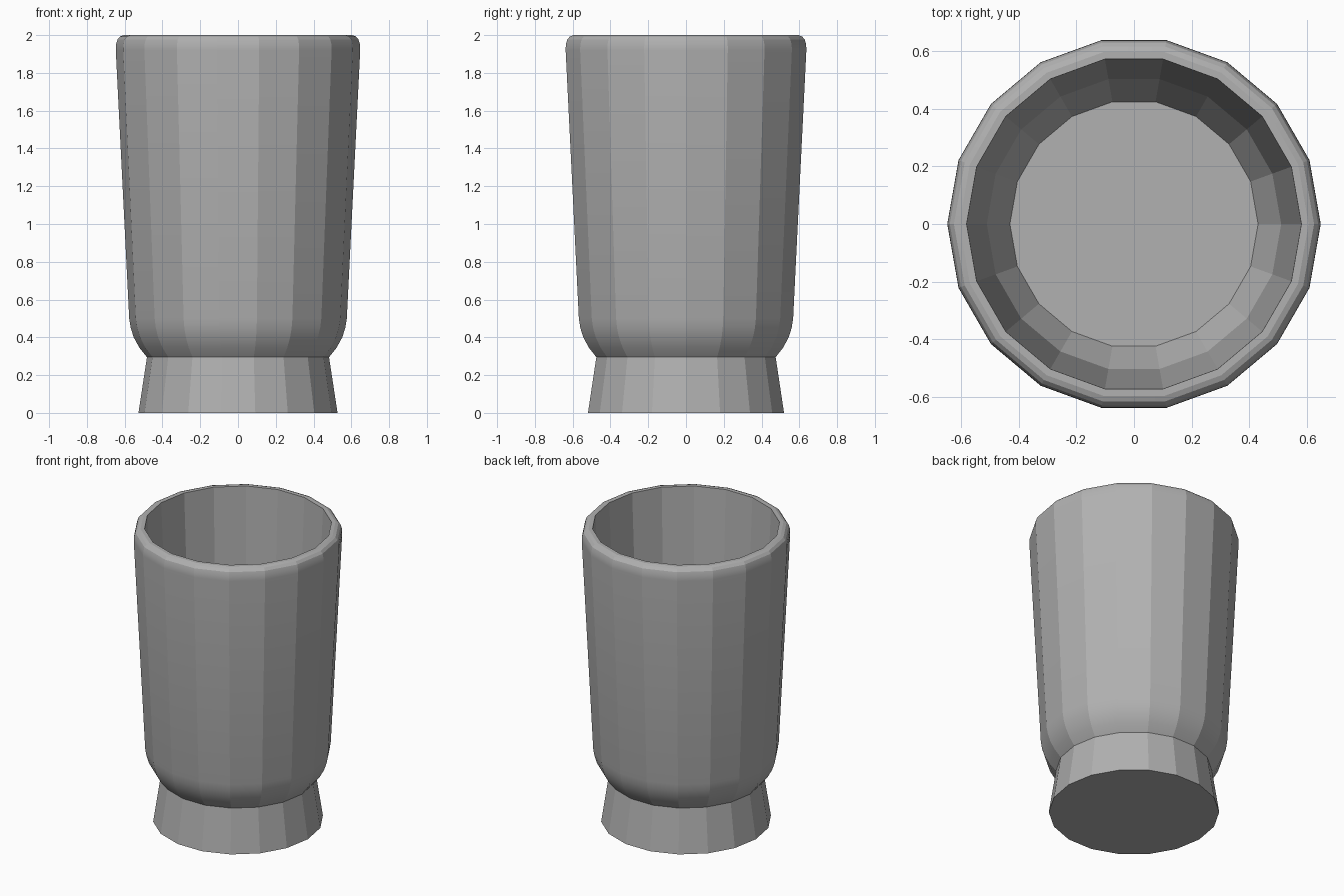
import bpy, bmesh, math

if "Cube" in bpy.data.objects:
    bpy.data.objects.remove(bpy.data.objects["Cube"])

SIDES = 18

# Profile as (radius, height): base, neck, outer wall, rounded rim, inner wall, floor
PROFILE = [
    (0.527, 0.0), (0.482, 0.295),
    (0.522, 0.345), (0.552, 0.40), (0.568, 0.45), (0.576, 0.50),
    (0.647, 1.92), (0.646, 1.95), (0.638, 1.977), (0.624, 1.993), (0.605, 2.0),
    (0.58, 2.0), (0.51, 0.50), (0.43, 0.33),
]


def lathe(name, profile, sides):
    bm = bmesh.new()
    rings = []
    for r, z in profile:
        rings.append([bm.verts.new((r * math.cos(2 * math.pi * i / sides),
                                    r * math.sin(2 * math.pi * i / sides), z))
                      for i in range(sides)])
    for a, b in zip(rings, rings[1:]):
        for i in range(sides):
            j = (i + 1) % sides
            bm.faces.new((a[i], a[j], b[j], b[i]))
    # Underside and cup floor
    bm.faces.new(rings[0][::-1])
    bm.faces.new(rings[-1])
    bmesh.ops.recalc_face_normals(bm, faces=bm.faces)
    mesh = bpy.data.meshes.new(name)
    bm.to_mesh(mesh)
    bm.free()
    obj = bpy.data.objects.new(name, mesh)
    bpy.context.collection.objects.link(obj)
    return obj


# Tumbler cup
cup = lathe("cup", PROFILE, SIDES)
grey = bpy.data.materials.new("dark_grey")
grey.diffuse_color = (0.44, 0.44, 0.44, 1)
grey.use_nodes = True
grey.node_tree.nodes["Principled BSDF"].inputs["Base Color"].default_value = grey.diffuse_color
cup.data.materials.append(grey)

# Facets stay flat around the cup, rounded steps blend along the profile
bpy.context.view_layer.objects.active = cup
cup.select_set(True)
bpy.ops.object.shade_smooth_by_angle(angle=math.radians(15))
